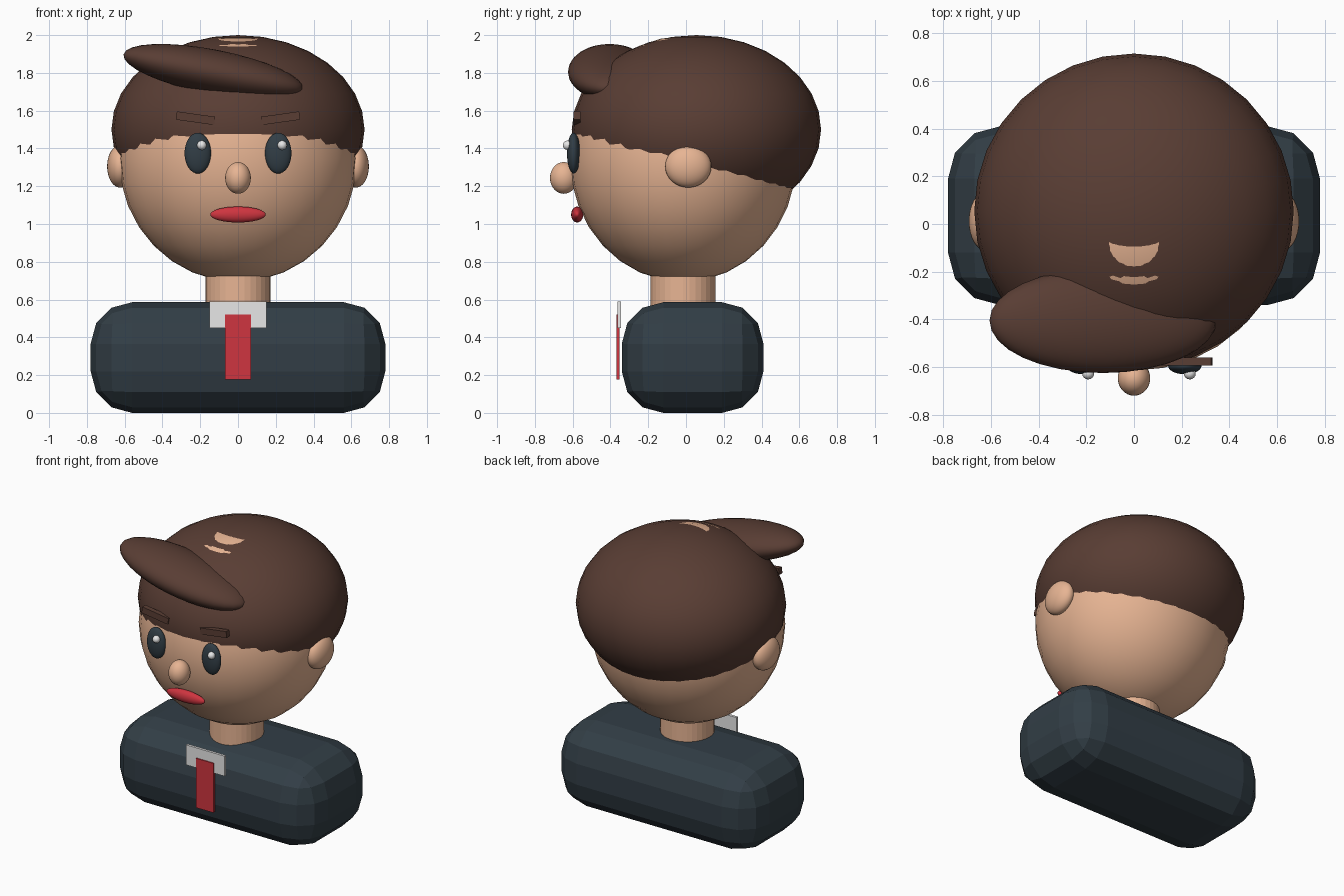
import bpy
from math import radians

default = bpy.data.objects.get("Cube")
if default:
    bpy.data.objects.remove(default, do_unlink=True)


def material(name, rgb):
    m = bpy.data.materials.new(name)
    m.use_nodes = True
    color = (*rgb, 1)
    m.diffuse_color = color
    m.node_tree.nodes["Principled BSDF"].inputs["Base Color"].default_value = color
    return m


SKIN = material("skin", (0.82, 0.47, 0.30))
HAIR = material("brown hair", (0.10, 0.047, 0.034))
NAVY = material("dark slate", (0.032, 0.048, 0.061))
RED = material("red", (0.62, 0.035, 0.05))
WHITE = material("white", (0.9, 0.9, 0.9))


def finish(name, mat):
    ob = bpy.context.object
    ob.name = name
    ob.data.materials.append(mat)
    return ob


def ellipsoid(name, mat, center, radii, segments=32, rings=16, tilt=0):
    bpy.ops.mesh.primitive_uv_sphere_add(segments=segments, ring_count=rings, radius=1,
                                         location=center, rotation=(0, radians(tilt), 0))
    ob = finish(name, mat)
    ob.scale = radii
    bpy.ops.object.shade_smooth()
    return ob


def box(name, mat, center, size, tilt=0):
    bpy.ops.mesh.primitive_cube_add(size=1, location=center, rotation=(0, radians(tilt), 0))
    ob = finish(name, mat)
    ob.scale = size
    return ob


# Shoulders: a chunky rounded box with flat bevel facets
torso = box("torso", NAVY, (0, 0.035, 0.293), (1.56, 0.75, 0.586))
bpy.ops.object.transform_apply(location=False, rotation=False, scale=True)
bevel = torso.modifiers.new("rounding", 'BEVEL')
bevel.width = 0.22
bevel.segments = 3

# Neck
bpy.ops.mesh.primitive_cylinder_add(vertices=32, radius=0.172, depth=0.34,
                                    location=(0, -0.015, 0.64))
finish("neck", SKIN)

# Collar and tie
box("collar", WHITE, (0, -0.353, 0.52), (0.30, 0.018, 0.14))
box("tie", RED, (0, -0.36, 0.348), (0.135, 0.018, 0.345))

# Head and the hair that wraps it
ellipsoid("head", SKIN, (0, -0.015, 1.344), (0.63, 0.60, 0.65))
ellipsoid("hair", HAIR, (0, 0.055, 1.5), (0.67, 0.66, 0.5))
ellipsoid("fringe", HAIR, (-0.13, -0.405, 1.805), (0.485, 0.22, 0.118), tilt=11)

# Nose and mouth
ellipsoid("nose", SKIN, (0, -0.647, 1.244), (0.068, 0.073, 0.084))
ellipsoid("mouth", RED, (0, -0.576, 1.05), (0.147, 0.032, 0.042))

# Paired features
for side, label in ((1, "left"), (-1, "right")):
    ellipsoid(label + "_ear", SKIN, (side * 0.625, 0.012, 1.305), (0.068, 0.122, 0.112))
    ellipsoid(label + "_eye", NAVY, (side * 0.213, -0.595, 1.375), (0.07, 0.035, 0.108))
    ellipsoid(label + "_eye_glint", WHITE, (side * 0.213 + 0.021, -0.627, 1.417),
              (0.025, 0.025, 0.025), 16, 8)
    box(label + "_eyebrow", HAIR, (side * 0.225, -0.577, 1.56), (0.205, 0.035, 0.044),
        tilt=-side * 8)
